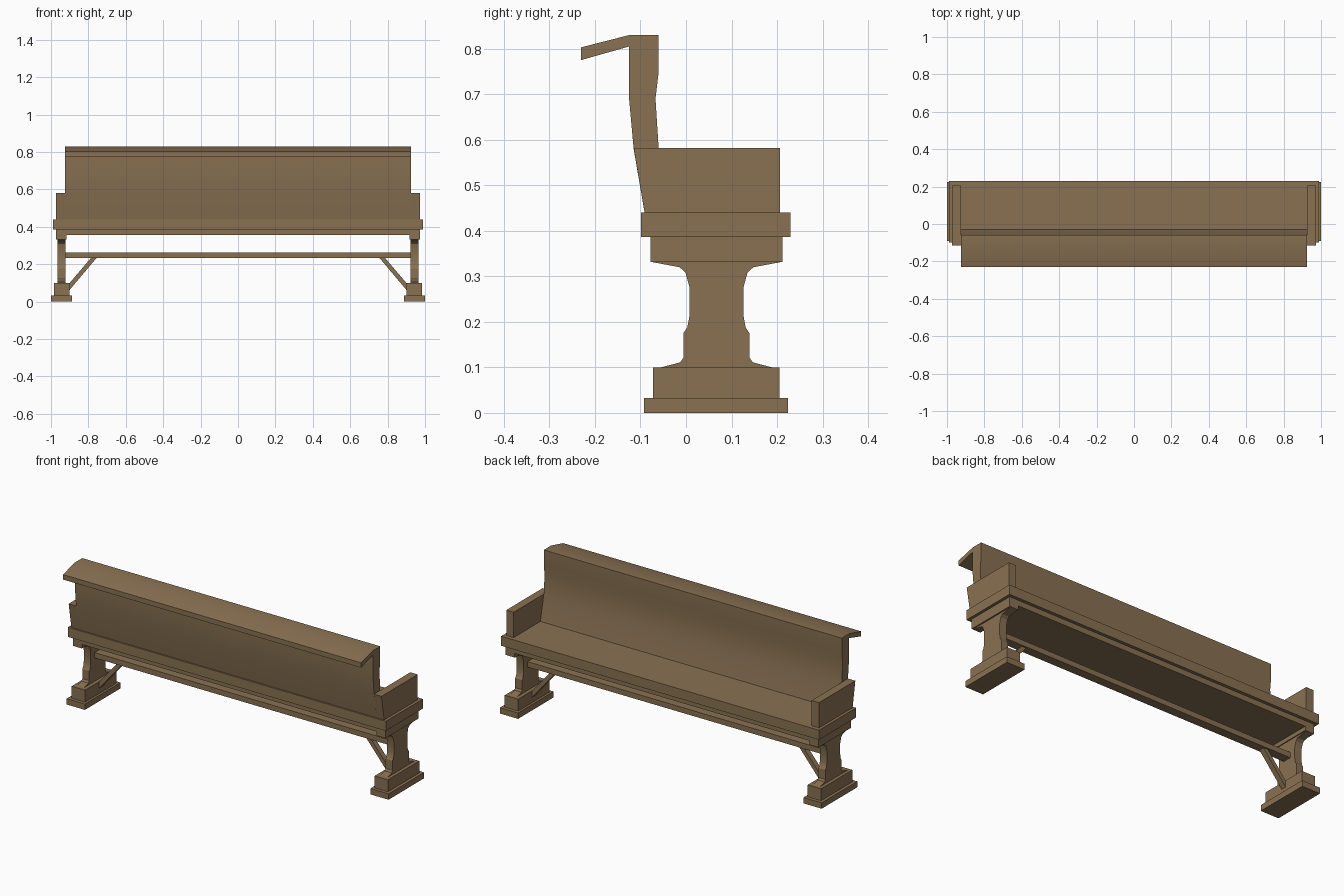
import bpy, bmesh, math

if "Cube" in bpy.data.objects:
    bpy.data.objects.remove(bpy.data.objects["Cube"])

wood = bpy.data.materials.new("wood")
wood.diffuse_color = (0.25, 0.165, 0.085, 1)
wood.use_nodes = True
wood.node_tree.nodes["Principled BSDF"].inputs["Base Color"].default_value = wood.diffuse_color


def extrude(name, pts, lo, hi, axis="x"):
    """Extrude a closed profile: (y, z) points along x, or (x, z) points along y."""
    bm = bmesh.new()
    place = (lambda p, d: (d, p[0], p[1])) if axis == "x" else (lambda p, d: (p[0], d, p[1]))
    a = [bm.verts.new(place(p, lo)) for p in pts]
    b = [bm.verts.new(place(p, hi)) for p in pts]
    bm.faces.new(a)
    bm.faces.new(b[::-1])
    for i in range(len(pts)):
        j = (i + 1) % len(pts)
        bm.faces.new((a[i], b[i], b[j], a[j]))
    bmesh.ops.recalc_face_normals(bm, faces=bm.faces[:])
    mesh = bpy.data.meshes.new(name)
    bm.to_mesh(mesh)
    bm.free()
    obj = bpy.data.objects.new(name, mesh)
    bpy.context.collection.objects.link(obj)
    mesh.materials.append(wood)
    return obj


def box(name, x0, x1, y0, y1, z0, z1):
    return extrude(name, [(y0, z0), (y1, z0), (y1, z1), (y0, z1)], x0, x1)


def smooth(obj, degrees):
    bpy.ops.object.select_all(action="DESELECT")
    obj.select_set(True)
    bpy.context.view_layer.objects.active = obj
    bpy.ops.object.shade_smooth_by_angle(angle=math.radians(degrees))


def mirror(obj):
    obj.modifiers.new("mirror_x", "MIRROR").use_mirror_merge = False


MID = 0.067  # depth centre of the legs

# Seat board, under-seat apron and long stretcher
box("seat", -0.988, 0.988, -0.099, 0.23, 0.386, 0.44)
box("apron", -0.92, 0.92, -0.078, 0.212, 0.355, 0.386)
box("stretcher", -0.925, 0.925, MID - 0.025, MID + 0.025, 0.232, 0.262)

# Curved backrest with the sloping ledge behind it
back = extrude("backrest", [
    (-0.03, 0.44), (-0.06, 0.58), (-0.067, 0.69), (-0.06, 0.75), (-0.06, 0.83),
    (-0.125, 0.83), (-0.231, 0.803), (-0.231, 0.775), (-0.125, 0.805),
    (-0.125, 0.69), (-0.115, 0.58), (-0.091, 0.44)], -0.926, 0.926)
smooth(back, 30)

# Paired end parts: armrest, leg, feet and brace
arm = extrude("armrest", [(-0.091, 0.44), (0.207, 0.44), (0.207, 0.582), (-0.115, 0.582)], 0.926, 0.972)

half = [(0.122, 0.10), (0.08, 0.111), (0.072, 0.122), (0.072, 0.176), (0.064, 0.188), (0.059, 0.215),
        (0.059, 0.275), (0.068, 0.308), (0.081, 0.32), (0.145, 0.332)]
leg = extrude("leg", [(MID + w, z) for w, z in half] + [(MID - w, z) for w, z in reversed(half)], 0.921, 0.964)
smooth(leg, 30)

cap = box("leg_cap", 0.916, 0.972, -0.078, 0.212, 0.332, 0.386)
block = box("foot_block", 0.90, 0.983, -0.073, 0.205, 0.033, 0.10)
foot = box("foot_plate", 0.887, 1.0, -0.092, 0.224, 0.0, 0.033)
brace = extrude("brace", [(0.755, 0.235), (0.785, 0.235), (0.915, 0.082), (0.915, 0.045)],
                MID - 0.015, MID + 0.015, "y")

for part in (arm, leg, cap, block, foot, brace):
    mirror(part)
